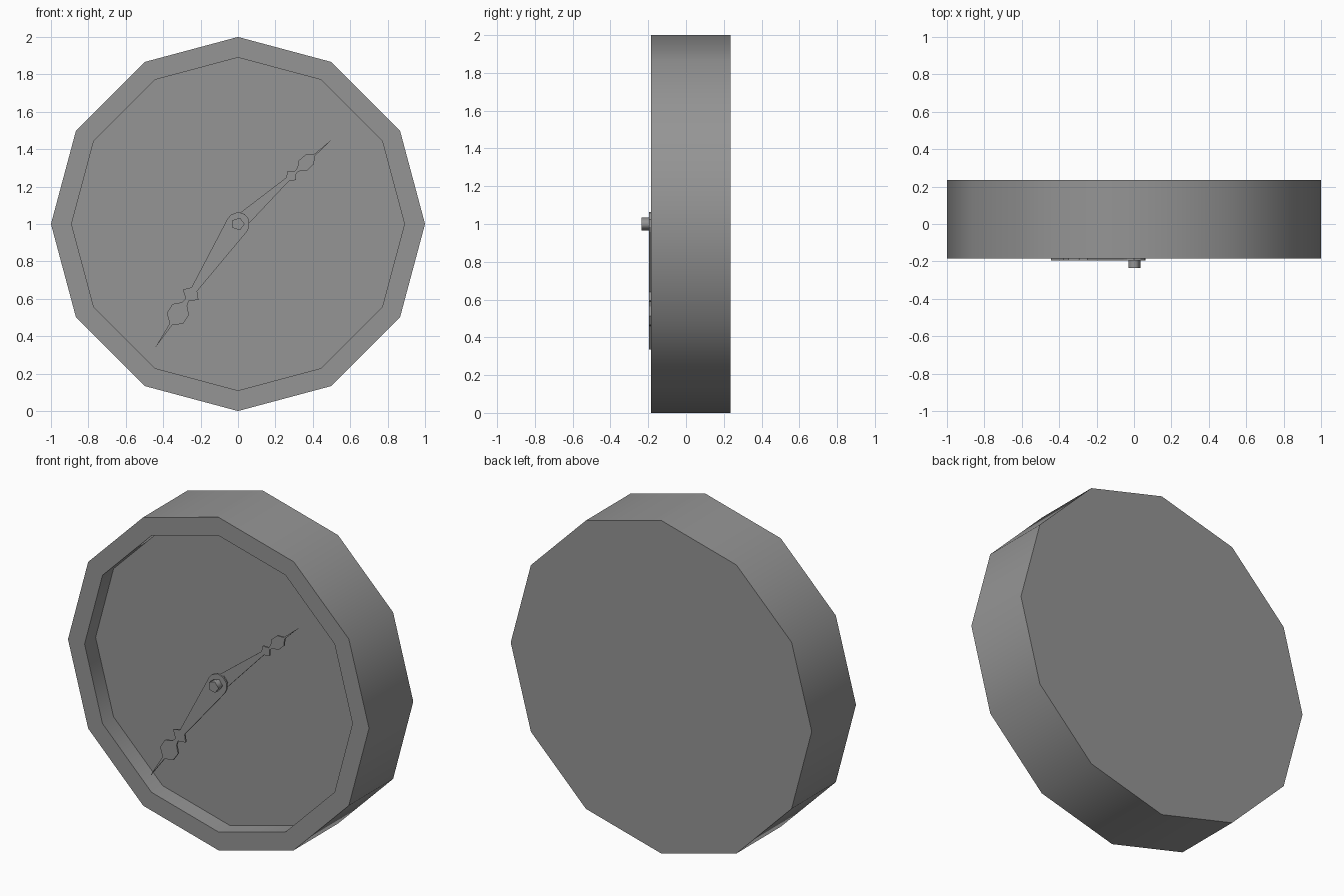
import bpy, bmesh, math
from mathutils import Vector

cube = bpy.data.objects.get("Cube")
if cube:
    bpy.data.objects.remove(cube)

CENTRE = Vector((0, 0, 1))

grey = bpy.data.materials.new("plain_grey")
grey.use_nodes = True
grey.diffuse_color = (0.3, 0.3, 0.3, 1)
grey.node_tree.nodes["Principled BSDF"].inputs["Base Color"].default_value = (0.3, 0.3, 0.3, 1)


def finish(name, bm, smooth_angle=None):
    """Turn a bmesh into an object, smoothing edges softer than the angle."""
    bmesh.ops.recalc_face_normals(bm, faces=bm.faces)
    mesh = bpy.data.meshes.new(name)
    if smooth_angle:
        for f in bm.faces:
            f.smooth = True
        for e in bm.edges:
            e.smooth = e.calc_face_angle(math.pi) < math.radians(smooth_angle)
    bm.to_mesh(mesh)
    bm.free()
    mesh.materials.append(grey)
    ob = bpy.data.objects.new(name, mesh)
    ob.location = CENTRE
    bpy.context.collection.objects.link(ob)
    return ob


def turned(name, sides, profile, smooth_angle):
    """Closed turned shape around y from (radius, y) rings, capped at both ends."""
    bm = bmesh.new()
    rings = []
    for radius, y in profile:
        angles = [math.tau * i / sides for i in range(sides)]
        rings.append([bm.verts.new((radius * math.cos(a), y, radius * math.sin(a)))
                      for a in angles])
    for a, b in zip(rings, rings[1:]):
        for i in range(sides):
            j = (i + 1) % sides
            bm.faces.new((a[i], a[j], b[j], b[i]))
    bm.faces.new(rings[0])
    bm.faces.new(rings[-1])
    return finish(name, bm, smooth_angle)


# Half outline of an ornate hand: (distance along, half width)
HAND = [(-.064, 0), (-.053, .036), (-.02, .059), (.01, .062), (.42, .018),
        (.455, .05), (.487, .01), (.515, .017), (.55, .053), (.607, .052),
        (.645, .008), (.8, 0)]


def hand(name, tip, width, front_y, thickness=.01):
    """Flat mirrored outline pointing from the hub to tip (x, z)."""
    direction = Vector(tip)
    stretch = direction.length / HAND[-1][0]
    u = direction.normalized()
    n = Vector((-u.y, u.x))
    outline = HAND + [(a, -w) for a, w in HAND[-2:0:-1]]
    bm = bmesh.new()
    verts = []
    for along, side in outline:
        p = u * along * stretch + n * side * width
        verts.append(bm.verts.new((p.x, front_y, p.y)))
    face = bm.faces.new(verts)
    extruded = bmesh.ops.extrude_face_region(bm, geom=[face], use_keep_orig=True)
    moved = [v for v in extruded["geom"] if isinstance(v, bmesh.types.BMVert)]
    bmesh.ops.translate(bm, verts=moved, vec=(0, thickness, 0))
    return finish(name, bm)


# Twelve-sided case with a raised rim and recessed dial
turned("clock_case", 12, [(1, .235), (1, -.185), (.89, -.185), (.89, -.08)], 40)

# Centre pin holding the hands
turned("centre_pin", 5, [(.035, -.08), (.035, -.235)], 75)

# Hands, the longer one in front
hand("minute_hand", (-.445, -.665), 1, -.195)
hand("hour_hand", (.505, .455), .65, -.145)
